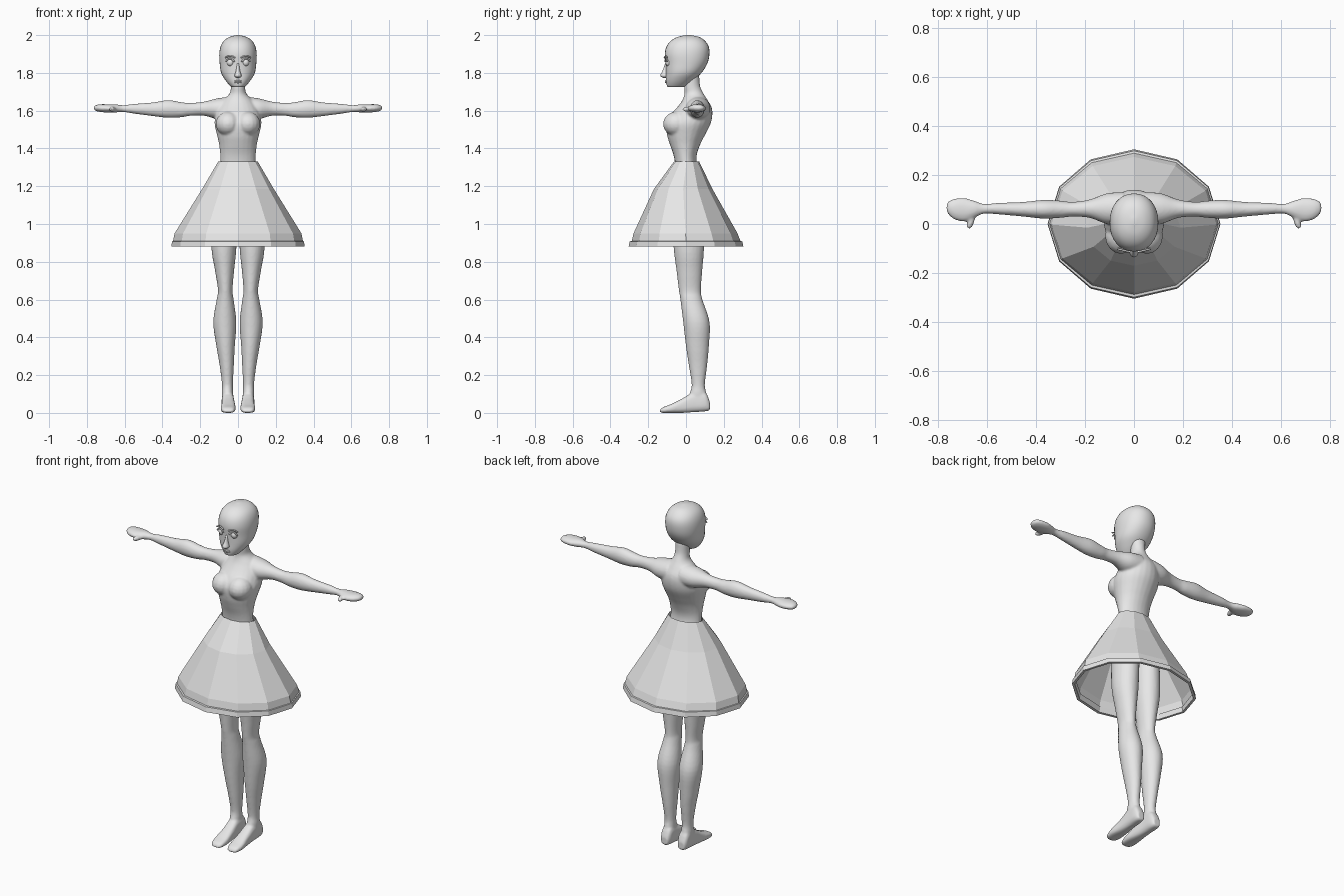
import bpy
import bmesh
import math
from mathutils import Matrix, Vector

cube = bpy.data.objects.get("Cube")
if cube:
    bpy.data.objects.remove(cube, do_unlink=True)

grey = bpy.data.materials.new("plain_grey")
grey.use_nodes = True
grey.diffuse_color = (0.8, 0.8, 0.8, 1)
grey.node_tree.nodes["Principled BSDF"].inputs["Base Color"].default_value = grey.diffuse_color

PLACE = {
    "x": lambda t, a, b: (t, a, b),
    "y": lambda t, a, b: (a, t, b),
    "z": lambda t, a, b: (a, b, t),
}


def blend_rings(rings, steps):
    """Catmull-Rom interpolation between cross-sections."""
    result = []
    last = len(rings) - 1
    for i in range(last):
        p0, p1, p2, p3 = (rings[min(max(i + k, 0), last)] for k in (-1, 0, 1, 2))
        for s in range(steps):
            u = s / steps
            result.append([
                b + u * (c - a) / 2
                + u * u * (a - 2.5 * b + 2 * c - d / 2)
                + u ** 3 * (3 * (b - c) + d - a) / 2
                for a, b, c, d in zip(p0, p1, p2, p3)])
    result.append(rings[last])
    return result


def loft(bm, axis, rings, sides=24, steps=5, power=2.0, cap=True, mirror=1):
    """Skin ovals given as (position, low, high, low, high) along an axis."""
    rows = []
    for t, a0, a1, b0, b1 in blend_rings(rings, steps):
        row = []
        for k in range(sides):
            angle = math.tau * k / sides
            c, s = math.cos(angle), math.sin(angle)
            c = math.copysign(abs(c) ** (2 / power), c)
            s = math.copysign(abs(s) ** (2 / power), s)
            a = (a0 + a1) / 2 + c * (a1 - a0) / 2
            b = (b0 + b1) / 2 + s * (b1 - b0) / 2
            x, y, z = PLACE[axis](t, a, b)
            row.append(bm.verts.new((x * mirror, y, z)))
        rows.append(row)
    for low, high in zip(rows, rows[1:]):
        for k in range(sides):
            n = (k + 1) % sides
            bm.faces.new((low[k], low[n], high[n], high[k]))
    if cap:
        bm.faces.new(rows[0])
        bm.faces.new(rows[-1])


def ball(bm, centre, size):
    matrix = Matrix.Translation(centre) @ Matrix.Diagonal((*size, 1))
    bmesh.ops.create_uvsphere(bm, u_segments=16, v_segments=10, radius=1, matrix=matrix)


def finish(name, bm, smooth=True, voxel=0, mirror=False):
    bmesh.ops.recalc_face_normals(bm, faces=bm.faces)
    mesh = bpy.data.meshes.new(name)
    bm.to_mesh(mesh)
    bm.free()
    mesh.materials.append(grey)
    for face in mesh.polygons:
        face.use_smooth = smooth
    obj = bpy.data.objects.new(name, mesh)
    bpy.context.collection.objects.link(obj)
    if voxel:
        remesh = obj.modifiers.new("merge", "REMESH")
        remesh.mode = "VOXEL"
        remesh.voxel_size = voxel
        remesh.use_smooth_shade = True
        relax = obj.modifiers.new("relax", "SMOOTH")
        relax.factor = 0.5
        relax.iterations = 6
    if mirror:
        obj.modifiers.new("mirror", "MIRROR")
    return obj


def upright(rows):
    """Rows of (z, half width, front, back) as symmetric ovals."""
    return [(z, -r, r, front, back) for z, r, front, back in rows]


# Torso, neck, arms and hands merged into one skin
bm = bmesh.new()
loft(bm, "z", upright([
    (1.05, .13, -.09, .1), (1.2, .11, -.07, .08), (1.3, .095, -.058, .06),
    (1.36, .094, -.065, .056), (1.42, .1, -.085, .075), (1.47, .111, -.1, .1),
    (1.53, .124, -.105, .13), (1.58, .118, -.08, .14), (1.62, .105, -.045, .135),
    (1.655, .08, -.02, .115), (1.69, .045, -.008, .093), (1.73, .038, -.01, .075),
    (1.79, .04, 0, .07)]))
ARM = [
    (.04, .0, .13, 1.55, 1.675), (.11, .0, .125, 1.555, 1.665),
    (.18, .025, .1, 1.573, 1.648), (.25, .03, .09, 1.573, 1.641),
    (.3, .025, .095, 1.565, 1.645), (.37, .022, .098, 1.562, 1.656),
    (.45, .03, .09, 1.571, 1.644), (.55, .039, .086, 1.584, 1.636),
    (.61, .042, .082, 1.593, 1.629), (.65, .025, .095, 1.59, 1.634),
    (.69, .01, .106, 1.59, 1.634), (.73, .018, .103, 1.593, 1.634),
    (.755, .038, .093, 1.6, 1.628), (.763, .05, .08, 1.61, 1.62)]
THUMB = [(-.018, .665, .677, 1.602, 1.612), (-.01, .658, .682, 1.596, 1.619),
         (.015, .648, .678, 1.594, 1.622), (.05, .64, .68, 1.596, 1.622)]
for side in (-1, 1):
    loft(bm, "x", ARM, mirror=side)
    loft(bm, "y", THUMB, sides=12, mirror=side)
    ball(bm, (side * .052, -.05, 1.53), (.066, .072, .065))
finish("upper_body", bm, voxel=.006)

# Head with flat jaw
bm = bmesh.new()
loft(bm, "z", upright([
    (1.724, .028, -.088, -.02), (1.73, .04, -.1, .0), (1.76, .066, -.106, .04),
    (1.8, .089, -.106, .082), (1.85, .097, -.108, .113), (1.9, .099, -.112, .124),
    (1.94, .092, -.103, .12), (1.97, .075, -.08, .1), (1.99, .046, -.045, .07),
    (2, .008, 0, .024)]), sides=32, power=2.15)
finish("head", bm)

# Nose and lips
bm = bmesh.new()
loft(bm, "z", upright([
    (1.774, .008, -.122, -.09), (1.785, .019, -.136, -.09),
    (1.81, .011, -.125, -.09), (1.85, .006, -.11, -.09)]), sides=12, steps=3)
finish("nose", bm)
bm = bmesh.new()
for z in (1.75, 1.757):
    ball(bm, (0, -.104, z), (.02, .007, .005))
finish("lips", bm)

# Eyes, eyelids and brows
bm = bmesh.new()
ball(bm, (.04, -.092, 1.855), (.019, .017, .02))
finish("eyes", bm, mirror=True)


def arch(name, width, z, rise, y, thickness):
    curve = bpy.data.curves.new(name, "CURVE")
    curve.dimensions = "3D"
    curve.bevel_depth = thickness
    curve.bevel_resolution = 2
    curve.use_fill_caps = True
    for side in (-1, 1):
        line = curve.splines.new("POLY")
        line.points.add(8)
        for i, point in enumerate(line.points):
            u = i / 4 - 1
            x = .042 + u * width
            point.co = (side * x, y + .25 * (x - .02), z + rise * (1 - u * u), 1)
    obj = bpy.data.objects.new(name, curve)
    curve.materials.append(grey)
    bpy.context.collection.objects.link(obj)


arch("eyelids", .023, 1.86, .016, -.111, .004)
arch("brows", .026, 1.88, .009, -.113, .004)

# Legs and feet
bm = bmesh.new()
loft(bm, "z", [
    (.03, .028, .082, .02, .11), (.1, .026, .086, .02, .108),
    (.15, .027, .085, .03, .1), (.25, .022, .097, .015, .112),
    (.35, .017, .114, .0, .121), (.48, .009, .131, -.015, .125),
    (.6, .023, .113, -.03, .087), (.65, .029, .106, -.038, .079),
    (.75, .021, .121, -.05, .086), (.88, .008, .141, -.066, .096),
    (1.1, .002, .135, -.08, .1)])
loft(bm, "y", [
    (-.138, .03, .072, .003, .016), (-.122, .018, .086, 0, .03),
    (-.08, .012, .092, 0, .046), (-.02, .016, .087, 0, .076),
    (.04, .021, .086, .004, .11), (.1, .023, .086, .008, .11),
    (.126, .034, .076, .013, .06)], power=2.8)
finish("legs", bm, voxel=.006, mirror=True)

# Faceted skirt
bm = bmesh.new()
loft(bm, "z", upright([
    (1.33, .105, -.064, .07), (1.185, .19, -.17, .14),
    (.95, .336, -.278, .273), (.905, .345, -.288, .29)]),
    sides=12, steps=1, cap=False)
finish("skirt", bm, smooth=False)

# Raised hem band
bm = bmesh.new()
loft(bm, "z", upright([
    (.91, .338, -.282, .284), (.908, .35, -.298, .298), (.88, .352, -.304, .304),
    (.88, .338, -.288, .288), (.91, .336, -.28, .28)]),
    sides=12, steps=1, cap=False)
finish("skirt_hem", bm, smooth=False)
